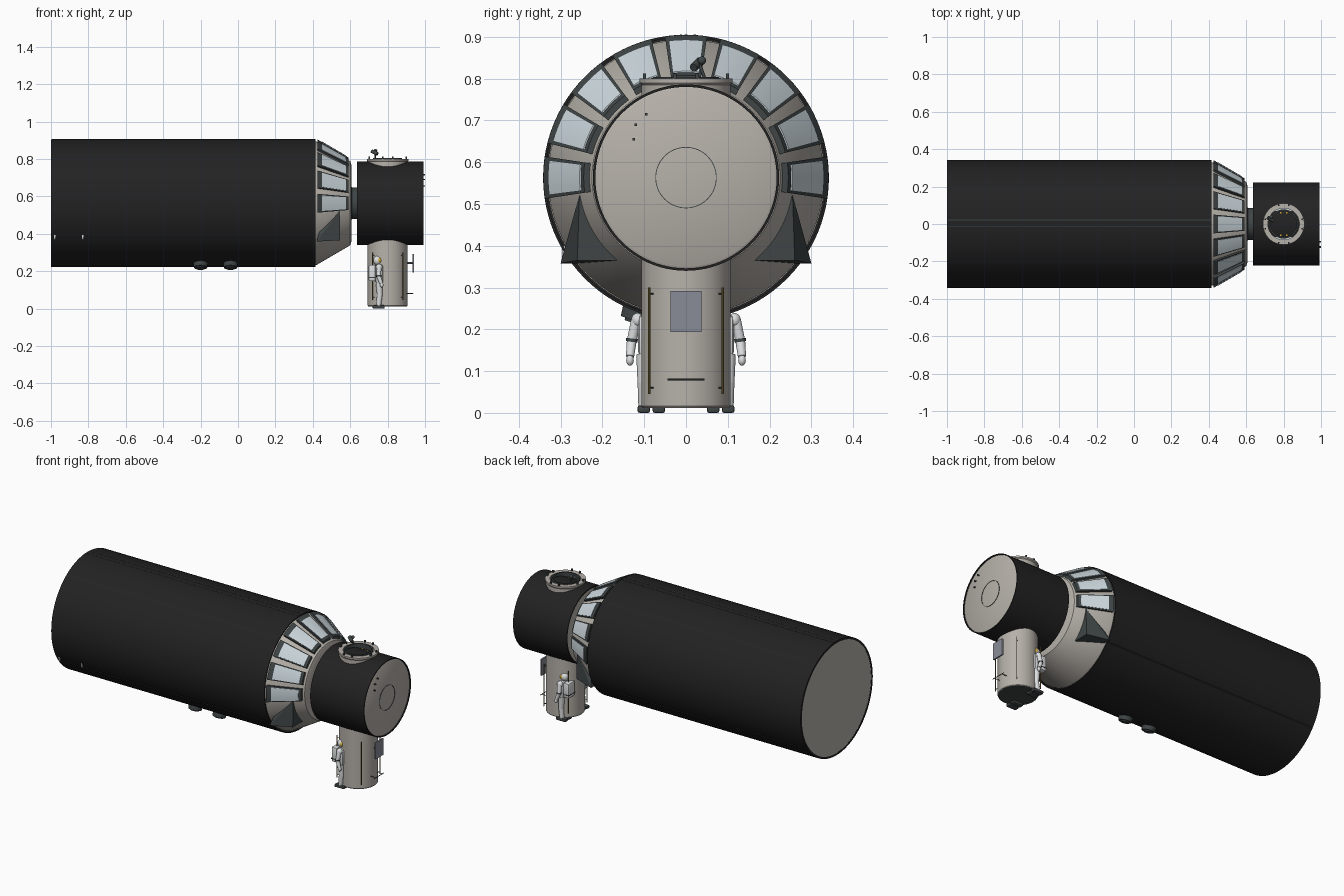
import bpy, bmesh, math
from mathutils import Vector, Matrix

cube = bpy.data.objects.get("Cube")
if cube:
    bpy.data.objects.remove(cube, do_unlink=True)


def material(name, r, g, b):
    m = bpy.data.materials.new(name)
    m.use_nodes = True
    m.diffuse_color = (r, g, b, 1)
    m.node_tree.nodes["Principled BSDF"].inputs["Base Color"].default_value = (r, g, b, 1)
    return m


BLACK = material("black blanket", .016, .016, .016)
TAN = material("warm grey metal", .47, .44, .40)
DARK = material("dark slate", .05, .06, .062)
GLASS = material("pale window", .62, .70, .74)
WHITE = material("suit white", .72, .73, .74)
GOLD = material("gold visor", .65, .43, .03)
OLIVE = material("olive rail", .20, .15, .04)
PANEL = material("blue grey panel", .25, .26, .31)

AXIS_Z = .563            # height of the main axis
LOCK_X = .80             # centre of the vertical airlock
ALONG_X = Matrix.Translation((0, 0, AXIS_Z)) @ Matrix.Rotation(math.pi / 2, 4, 'Y')
UPRIGHT = Matrix.Translation((LOCK_X, 0, 0))


def finish(name, bm, mat, angle=35):
    bmesh.ops.recalc_face_normals(bm, faces=bm.faces)
    me = bpy.data.meshes.new(name)
    bm.to_mesh(me)
    bm.free()
    me.materials.append(mat)
    ob = bpy.data.objects.new(name, me)
    bpy.context.collection.objects.link(ob)
    bpy.ops.object.select_all(action='DESELECT')
    ob.select_set(True)
    bpy.context.view_layer.objects.active = ob
    bpy.ops.object.shade_smooth_by_angle(angle=math.radians(angle))
    return ob


def lathe(name, profile, mat, frame, steps=96):
    """Spin (radius, distance) points around the frame's own z."""
    bm = bmesh.new()
    vs = [bm.verts.new((r, 0, h)) for r, h in profile]
    edges = [bm.edges.new(p) for p in zip(vs, vs[1:])]
    bmesh.ops.spin(bm, geom=vs + edges, cent=(0, 0, 0), axis=(0, 0, 1),
                   angle=math.tau, steps=steps, use_merge=True)
    bmesh.ops.remove_doubles(bm, verts=bm.verts, dist=1e-5)
    bm.transform(frame)
    return finish(name, bm, mat)


def box(name, centre, size, mat, bevel=0):
    bm = bmesh.new()
    bmesh.ops.create_cube(bm, size=1)
    bm.transform(Matrix.Translation(centre) @ Matrix.Diagonal((*size, 1)))
    if bevel:
        bmesh.ops.bevel(bm, geom=bm.edges, offset=bevel, segments=2, affect='EDGES', profile=.5)
    return finish(name, bm, mat)


def rod(name, a, b, r, mat, r2=None, sides=12):
    a, b = Vector(a), Vector(b)
    bm = bmesh.new()
    bmesh.ops.create_cone(bm, cap_ends=True, segments=sides, radius1=r,
                          radius2=r if r2 is None else r2, depth=(b - a).length)
    turn = (b - a).to_track_quat('Z', 'Y').to_matrix().to_4x4()
    bm.transform(Matrix.Translation((a + b) / 2) @ turn)
    return finish(name, bm, mat)


def ball(name, centre, size, mat):
    bm = bmesh.new()
    bmesh.ops.create_uvsphere(bm, u_segments=16, v_segments=10, radius=1)
    bm.transform(Matrix.Translation(centre) @ Matrix.Diagonal((*size, 1)))
    return finish(name, bm, mat, 60)


# Large module: open shell, end plate, seams and conduits
lathe("main_hull", [(.33, -1), (.342, -1), (.342, .415), (.336, .415)], BLACK, ALONG_X)
lathe("rear_end_plate", [(0, -.998), (.331, -.998)], TAN, ALONG_X)
for i, y in enumerate((-.012, .021)):
    box(f"roof_conduit_{i}", (-.29, y, AXIS_Z + .3415), (1.41, .005, .003), DARK)
for s in (-1, 1):
    box("side_seam", (-.29, s * .2765, .361), (1.41, .005, .003), DARK)
for x in (-.98, -.83):
    box("hull_grip", (x, -.293, .385), (.008, .008, .03), WHITE)
for x in (-.20, -.04):
    foot = Vector((x, -.112, AXIS_Z - .315))
    out = Vector((0, -.112, -.315)).normalized()
    rod("belly_vent", foot, foot + out * .03, .04, DARK, .036, 32)
    rod("belly_vent_lid", foot + out * .028, foot + out * .036, .026, DARK, .024, 32)

# Tapered front with a flat face and a short tunnel
CONE_BACK, CONE_FRONT = (.42, .33), (.60, .225)
lathe("tapered_front", [(.33, .405), (.33, .42), (.225, .60), (.2, .608), (0, .608)], TAN, ALONG_X)
lathe("tunnel", [(.1, .60), (.085, .61), (.085, .64)], DARK, ALONG_X, 48)


def cone_plate(name, mid, half, x0, x1, lift, mat):
    """Curved plate lying on the taper, between two angles."""
    bm = bmesh.new()
    slope = (CONE_FRONT[1] - CONE_BACK[1]) / (CONE_FRONT[0] - CONE_BACK[0])
    rows = []
    for k in range(7):
        a = math.radians(mid + half * (k / 3 - 1))
        row = []
        for x, up in ((x0, 0), (x0, lift), (x1, lift), (x1, 0)):
            r = CONE_BACK[1] + slope * (x - CONE_BACK[0]) + up
            row.append(bm.verts.new((x, r * math.cos(a), AXIS_Z + r * math.sin(a))))
        rows.append(row)
    for p, q in zip(rows, rows[1:]):
        for i in range(4):
            j = (i + 1) % 4
            bm.faces.new((p[i], p[j], q[j], q[i]))
    bm.faces.new(rows[0])
    bm.faces.new(rows[-1])
    return finish(name, bm, mat)


# Nine windows over the upper half
for i in range(9):
    angle = i * 22.5
    cone_plate(f"window_frame_{i}", angle, 8.5, .424, .59, .014, DARK)
    cone_plate(f"window_glass_{i}", angle, 7.2, .449, .578, .017, GLASS)

# Wedge fairings on the lower flanks
for s in (-1, 1):
    bm = bmesh.new()
    for x, y, z in ((.545, .255, .522), (.545, .26, .365), (.545, .165, .365),
                    (.42, .30, .358), (.42, .23, .358), (.46, .25, .50)):
        bm.verts.new((x, s * y, z))
    bmesh.ops.convex_hull(bm, input=bm.verts)
    finish("flank_wedge", bm, DARK, 10)

# Front node with pale end plates
lathe("node_shell", [(.213, .637), (.223, .635), (.223, .992), (.217, .992), (.217, .984)],
      BLACK, ALONG_X)
lathe("node_back_plate", [(0, .638), (.215, .638)], TAN, ALONG_X)
lathe("node_front_plate", [(0, .989), (.212, .989), (.217, .986)], TAN, ALONG_X)
lathe("node_hatch_ring", [(.0715, .988), (.0715, .991), (.0735, .991), (.0735, .988)], DARK, ALONG_X)
for y, z in ((-.095, .715), (-.12, .69), (-.125, .655)):
    box("node_grip", (.994, y, z), (.012, .006, .006), DARK)

# Vertical airlock, open collar at the top
lathe("airlock", [(.104, .012), (.107, .016), (.107, .785), (.111, .79), (.111, .80),
                  (.084, .80), (.084, .768)], TAN, UPRIGHT, 64)
lathe("airlock_floor", [(0, .0125), (.105, .0125)], DARK, UPRIGHT, 64)
lathe("collar_floor", [(0, .775), (.086, .775)], GLASS, UPRIGHT, 64)
lathe("collar_guide_ring", [(.07, .774), (.07, .804), (.078, .804), (.078, .774)], DARK, UPRIGHT, 64)
lathe("hatch_hub", [(.019, .775), (.019, .783), (.028, .783), (.028, .775)], DARK, UPRIGHT, 32)
for i in range(12):
    a = math.tau * (i + .5) / 12
    c, n = math.cos(a), math.sin(a)
    box("collar_mark", (LOCK_X + .062 * c, .062 * n, .777), (.008, .008, .004), GOLD)
    if i % 3 != 1:
        box("collar_lug", (LOCK_X + .103 * c, .103 * n, .804), (.008, .008, .016), DARK)

# Small camera on the collar
rod("camera_stem", (.735, .045, .80), (.735, .032, .835), .004, DARK)
rod("camera_body", (.745, .018, .826), (.715, .034, .842), .010, DARK)
ball("camera_head", (.735, .038, .843), (.010, .010, .010), DARK)

# Airlock rails, outside panel and step bar
for sx in (-1, 1):
    for sy in (-1, 1):
        x, y = LOCK_X + sx * .082, sy * .088
        rod("hand_rail", (x, y, .045), (x, y, .30), .0025, OLIVE, sides=8)
        for z in (.06, .285):
            rod("rail_post", (x, y, z), (x - sx * .015, y - sy * .015, z), .002, DARK, sides=6)
box("side_panel", (.936, 0, .243), (.008, .075, .098), PANEL)
rod("panel_arm", (.90, 0, .243), (.934, 0, .243), .006, DARK)
rod("step_bar", (.936, -.044, .08), (.936, .044, .08), .002, DARK, sides=8)
for y in (-.03, .03):
    rod("step_post", (.90, y, .08), (.936, y, .08), .002, DARK, sides=6)

# Two suited figures facing forward beside the airlock
for s in (-1, 1):
    def at(x, y, z):
        return (x, s * (.083 + y), z)

    for d in (-1, 1):
        y = d * .018
        box("boot", at(.752, y, .009), (.064, .03, .018), DARK, .005)
        rod("lower_leg", at(.752, y, .016), at(.758, y, .075), .013, WHITE, .015)
        rod("upper_leg", at(.758, y, .072), at(.755, y, .14), .015, WHITE, .018)
        ball("shoulder", at(.755, d * .033, .222), (.017, .015, .017), WHITE)
        rod("upper_arm", at(.755, d * .036, .222), at(.752, d * .047, .172), .013, WHITE, .012)
        rod("elbow_cuff", at(.752, d * .046, .178), at(.752, d * .047, .170), .014, DARK)
        rod("forearm", at(.752, d * .047, .172), at(.766, d * .051, .135), .012, WHITE, .010)
        ball("glove", at(.768, d * .051, .126), (.010, .009, .013), WHITE)
    box("torso", at(.755, 0, .185), (.042, .064, .10), WHITE, .012)
    box("backpack", at(.717, 0, .190), (.036, .062, .088), WHITE, .006)
    box("pack_band", at(.717, 0, .165), (.0375, .0635, .006), DARK)
    ball("helmet", at(.747, 0, .257), (.024, .023, .025), WHITE)
    ball("visor", at(.754, 0, .258), (.020, .0235, .018), GOLD)
